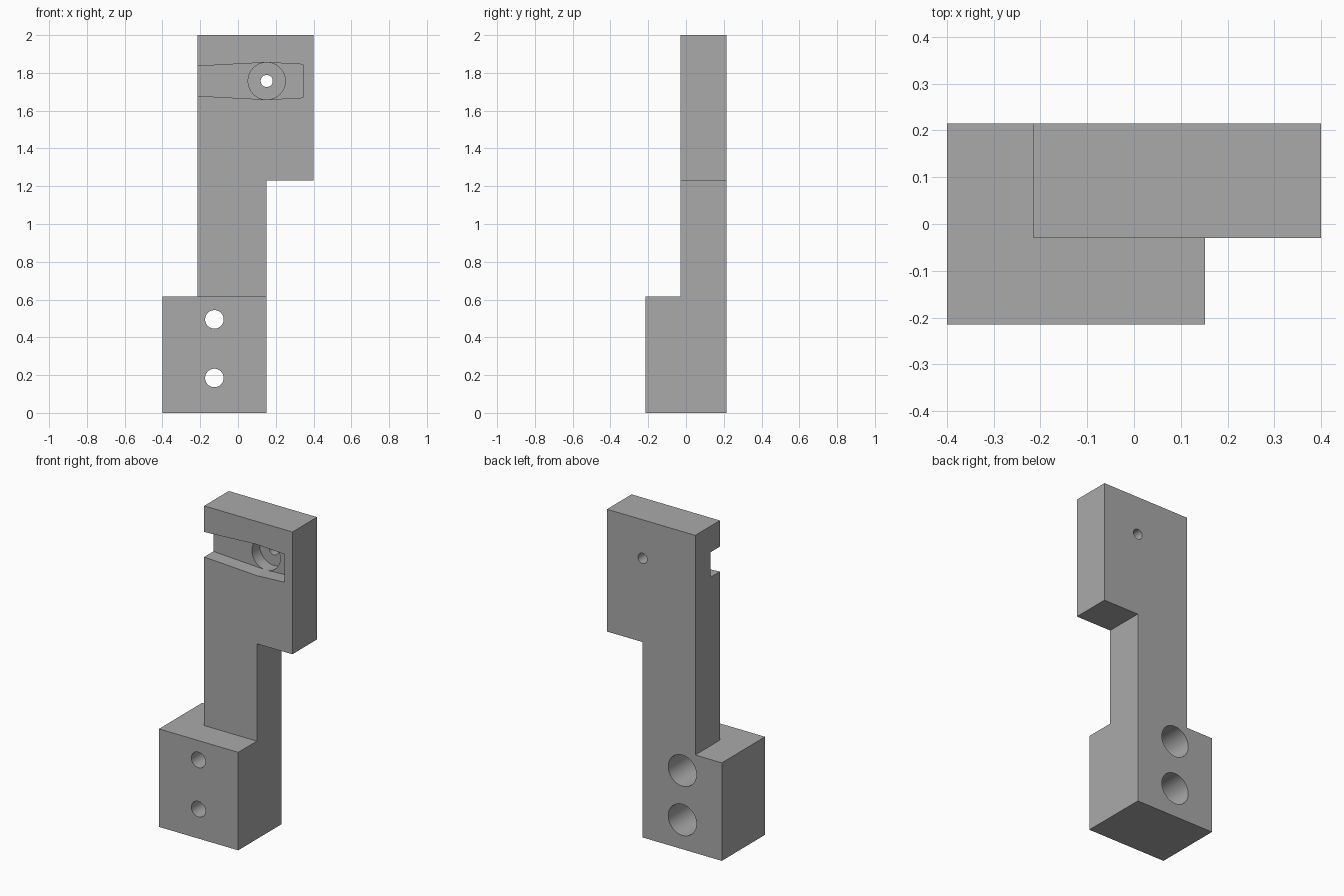
import bpy, bmesh, math
from mathutils import Matrix, Vector

cube = bpy.data.objects.get("Cube")
if cube:
    bpy.data.objects.remove(cube, do_unlink=True)

FRONT, STEP, BACK = -0.215, -0.03, 0.215
FOOT_TOP = 0.617

grey = bpy.data.materials.new("matte grey")
grey.use_nodes = True
colour = (0.4, 0.4, 0.4, 1)
grey.diffuse_color = colour
grey.node_tree.nodes["Principled BSDF"].inputs["Base Color"].default_value = colour


def finish(name, bm):
    bmesh.ops.recalc_face_normals(bm, faces=bm.faces)
    mesh = bpy.data.meshes.new(name)
    bm.to_mesh(mesh)
    bm.free()
    mesh.materials.append(grey)
    obj = bpy.data.objects.new(name, mesh)
    bpy.context.collection.objects.link(obj)
    return obj


def extrude_profile(name, points, y0, y1):
    """Solid from an (x, z) outline running from y0 to y1."""
    bm = bmesh.new()
    face = bm.faces.new([bm.verts.new((x, y0, z)) for x, z in points])
    new = bmesh.ops.extrude_face_region(bm, geom=[face])["geom"]
    verts = [v for v in new if isinstance(v, bmesh.types.BMVert)]
    bmesh.ops.translate(bm, verts=verts, vec=Vector((0, y1 - y0, 0)))
    return finish(name, bm)


def drill(name, x, z, radius, y0, y1):
    """Round cutter along y."""
    bm = bmesh.new()
    place = Matrix.Translation((x, (y0 + y1) / 2, z)) @ Matrix.Rotation(math.pi / 2, 4, "X")
    bmesh.ops.create_cone(bm, cap_ends=True, segments=48, radius1=radius,
                          radius2=radius, depth=y1 - y0, matrix=place)
    return finish(name, bm)


def combine(target, other, operation):
    mod = target.modifiers.new(other.name, "BOOLEAN")
    mod.operation, mod.solver, mod.object = operation, "EXACT", other
    bpy.context.view_layer.objects.active = target
    bpy.ops.object.modifier_apply(modifier=mod.name)
    bpy.data.objects.remove(other, do_unlink=True)


# Foot block, with the upright arm and offset head joined on
bracket = extrude_profile("bracket", [(-0.4, 0), (0.152, 0), (0.152, FOOT_TOP),
                                      (-0.4, FOOT_TOP)], FRONT, BACK)
arm = extrude_profile("arm", [(-0.215, 0.3), (0.152, 0.3), (0.152, 1.23), (0.4, 1.23),
                              (0.4, 2), (-0.215, 2)], STEP, BACK)
combine(bracket, arm, "UNION")

# Mounting holes through the foot, widened from the back
for z in (0.185, 0.495):
    combine(bracket, drill("screw_hole", -0.125, z, 0.049, -0.3, 0.3), "DIFFERENCE")
    combine(bracket, drill("back_counterbore", -0.125, z, 0.098, -0.092, 0.3), "DIFFERENCE")

# Tapered slot in the head, open on one side
mid = 1.757
half = [(-0.23, 0.078), (0.15, 0.098), (0.345, 0.088)]
outline = [(x, mid - h) for x, h in half] + [(x, mid + h) for x, h in reversed(half)]
combine(bracket, extrude_profile("slot", outline, -0.1, STEP + 0.092), "DIFFERENCE")

# Round pocket in the slot floor and its pin hole
combine(bracket, drill("pocket", 0.152, mid, 0.0985, -0.1, STEP + 0.17), "DIFFERENCE")
combine(bracket, drill("pin_hole", 0.152, mid, 0.032, -0.1, 0.3), "DIFFERENCE")

bpy.ops.object.select_all(action="DESELECT")
bracket.select_set(True)
bpy.context.view_layer.objects.active = bracket
bpy.ops.object.shade_smooth_by_angle(angle=math.radians(20))
